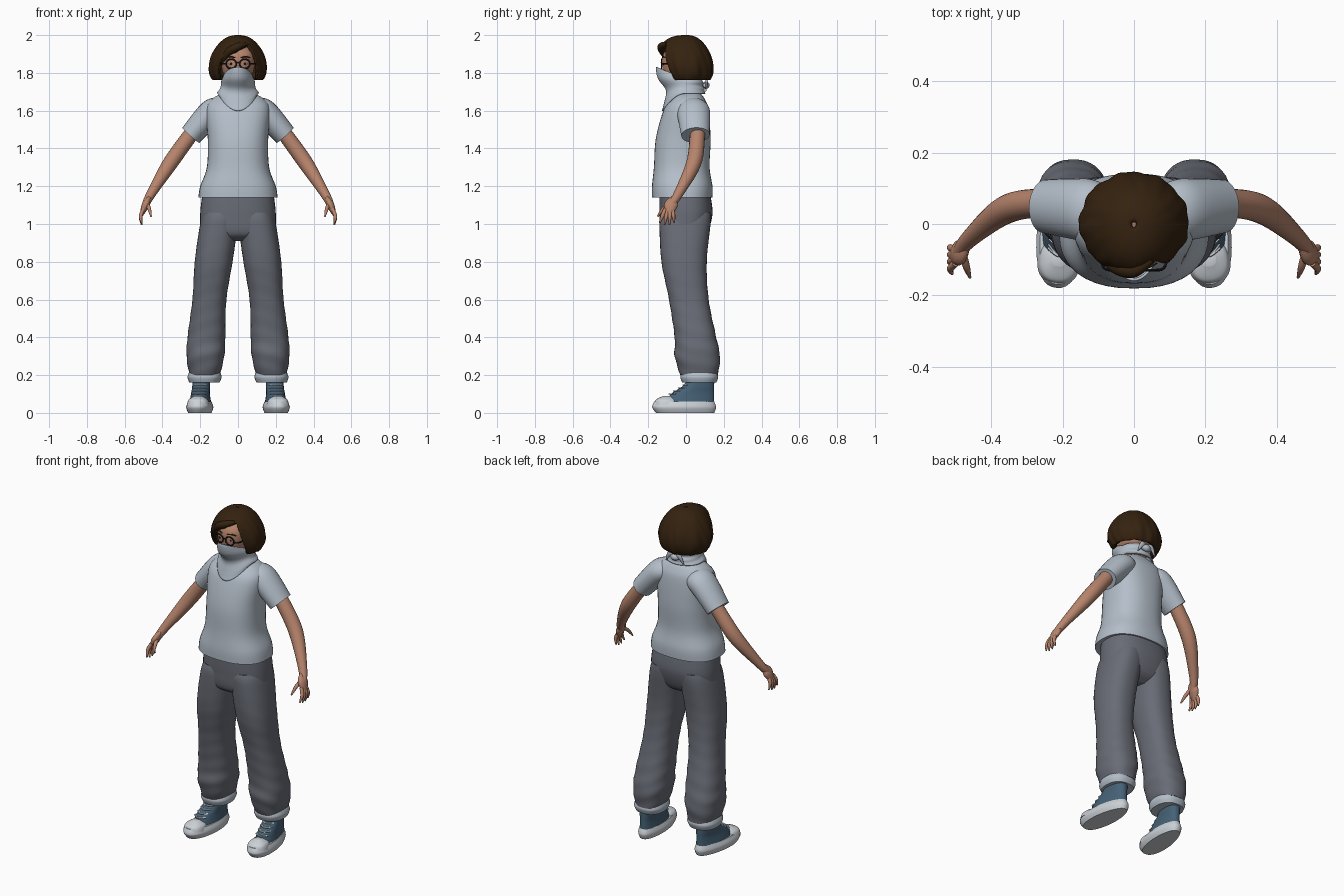
import bpy, bmesh, math
from math import sin, cos, pi
from mathutils import Vector, Matrix

cube = bpy.data.objects.get("Cube")
if cube:
    bpy.data.objects.remove(cube)


def material(name, *rgb):
    made = bpy.data.materials.new(name)
    made.use_nodes = True
    made.diffuse_color = (*rgb, 1)
    made.node_tree.nodes["Principled BSDF"].inputs["Base Color"].default_value = (*rgb, 1)
    return made


SHIRT = material("pale_grey_cloth", .46, .52, .59)
DENIM = material("dark_grey_cloth", .14, .15, .18)
SKIN = material("skin", .47, .23, .15)
HAIR = material("dark_brown_hair", .035, .016, .005)
CANVAS = material("blue_canvas", .06, .12, .18)
RUBBER = material("white_rubber", .6, .64, .68)
BLACK = material("black_frame", .01, .01, .01)


def sample(keys, u):
    """Smooth interpolation through key tuples, u in 0..1."""
    last = len(keys) - 1
    place = min(max(u, 0), 1) * last
    first = min(int(place), last - 1)
    t = place - first
    corners = [keys[min(max(first + k, 0), last)] for k in (-1, 0, 1, 2)]
    return [q + t * (r - p + t * (2 * p - 5 * q + 4 * r - s + t * (3 * (q - r) + s - p))) / 2
            for p, q, r, s in zip(*corners)]


def skin_rings(name, rings, mat, mirror=False, caps=True, thick=0):
    """Join rings of points into one surface."""
    bm = bmesh.new()
    loops = [[bm.verts.new(point) for point in ring] for ring in rings]
    for low, high in zip(loops, loops[1:]):
        for j in range(len(low)):
            bm.faces.new((low[j - 1], low[j], high[j], high[j - 1]))
    if caps:
        bm.faces.new(loops[0])
        bm.faces.new(loops[-1])
    bmesh.ops.recalc_face_normals(bm, faces=bm.faces)
    mesh = bpy.data.meshes.new(name)
    bm.to_mesh(mesh)
    bm.free()
    ob = bpy.data.objects.new(name, mesh)
    bpy.context.collection.objects.link(ob)
    mesh.materials.append(mat)
    if thick:
        ob.modifiers.new("Thickness", 'SOLIDIFY').thickness = thick
    if mirror:
        ob.modifiers.new("Mirror", 'MIRROR')
    return ob


def turn(sides):
    return [2 * pi * j / sides for j in range(sides)]


def loft(name, keys, mat, steps=32, power=2.4, ripple=0, centre=lambda z: 0, **options):
    """Stack of rounded outlines; each key is height, half width, front y, back y."""
    def rounded(value):
        return math.copysign(abs(value) ** (2 / power), value)

    rings = []
    for i in range(steps + 1):
        z, half, front, back = sample(keys, i / steps)
        ring = []
        for a in turn(40):
            wave = 1 + ripple * sin(70 * z + 3 * sin(a + 1)) * max(0, 1 - z)
            ring.append((centre(z) + rounded(cos(a)) * wave * half,
                         (front + back) / 2 + rounded(sin(a)) * wave * (back - front) / 2, z))
        rings.append(ring)
    return skin_rings(name, rings, mat, **options)


def tube(name, keys, mat, steps=16, sides=14, flat=1, **options):
    """Tube along a path; each key is x, y, z, radius; flat widens it along y."""
    rings = []
    for i in range(steps + 1):
        u = i / steps
        *spot, radius = sample(keys, u)
        ahead, behind = (Vector(sample(keys, u + step)[:3]) for step in (.02, -.02))
        way = (ahead - behind).normalized()
        up = Vector((0, 1, 0)) if abs(way.y) < .93 else Vector((0, 0, 1))
        wide = (up - way * way.dot(up)).normalized()
        thin = way.cross(wide)
        rings.append([Vector(spot) + radius * (wide * flat * cos(a) + thin * sin(a)) for a in turn(sides)])
    return skin_rings(name, rings, mat, **options)


def wrap(name, point, mat, thick):
    """Open shell around the head; point(angle from front, u)."""
    rings = [[point(a - pi, i / 30) for a in turn(120)] for i in range(31)]
    return skin_rings(name, rings, mat, caps=False, thick=thick)


def oval(phi, half, front, back, z):
    return (half * sin(phi), -cos(phi) * (front if cos(phi) > 0 else back), z)


# Shirt and sleeves
loft("shirt", [(1.14, .21, -.18, .14), (1.2, .2, -.18, .14), (1.3, .165, -.17, .125), (1.45, .16, -.16, .13),
               (1.6, .17, -.12, .12), (1.66, .14, -.08, .1), (1.7, .07, -.04, .07)], SHIRT, steps=50)
tube("sleeves", [(.09, .03, 1.6, .06), (.14, .04, 1.59, .07), (.25, .05, 1.47, .06)],
     SHIRT, steps=20, sides=28, flat=1.25, mirror=True)

# Arms and hands, with evenly fanned fingers
tube("arms", [(.2, .06, 1.54, .04), (.26, .06, 1.46, .04), (.36, .04, 1.32, .04), (.46, -.04, 1.16, .025),
              (.49, -.08, 1.1, .02)], SKIN, steps=28, sides=20, mirror=True)
tube("palms", [(.47, -.06, 1.14, .01), (.49, -.08, 1.1, .02), (.51, -.09, 1.05, .01)], SKIN, flat=1.8, mirror=True)
for i, finger in enumerate(("index", "middle", "ring", "little")):
    base = Vector((.5, -.11 + .013 * i, 1.08))
    tip = Vector((.51, -.14 + .026 * i, .99 + .01 * abs(i - 1.5)))
    knuckle = (base + tip) / 2 + Vector((.01, 0, 0))
    tube(finger + "_fingers", [(*base, .01), (*knuckle, .01), (*tip, .004)], SKIN, sides=10, mirror=True)
tube("thumbs", [(.48, -.08, 1.11, .01), (.47, -.12, 1.08, .01), (.46, -.15, 1.04, .004)], SKIN, sides=10, mirror=True)


# Trousers with turned-up cuffs; the legs spread towards the floor
def leg_centre(z):
    return .18 - .08 * z * z


loft("trouser_seat", [(1.15, .19, -.14, .13), (1.05, .2, -.14, .14), (.95, .19, -.13, .11), (.91, .12, -.08, .06)], DENIM)
loft("trouser_legs", [(1.06, .09, -.13, .13), (1, .1, -.14, .13), (.8, .1, -.13, .11), (.6, .09, -.09, .12),
                      (.4, .1, -.06, .16), (.3, .1, -.06, .18), (.2, .08, -.03, .17)],
     DENIM, steps=56, ripple=.02, centre=leg_centre, mirror=True)
loft("trouser_cuffs", [(.16, .08, -.02, .16), (.19, .09, -.03, .17), (.22, .08, -.02, .16)],
     SHIRT, centre=leg_centre, mirror=True)

# Shoes: narrow the heel, then turn the toes outward
FOOT_X = .195


def foot(ob):
    for v in ob.data.vertices:
        v.co.x = FOOT_X + (v.co.x - FOOT_X) * (1 - 1.3 * max(0, v.co.y))
    pivot = Matrix.Translation((FOOT_X, .05, 0))
    ob.data.transform(pivot @ Matrix.Rotation(.1, 4, 'Z') @ pivot.inverted())


for part, mat, keys in (
        ("shoe_soles", RUBBER, [(0, .06, -.16, .15), (.03, .07, -.18, .16), (.06, .06, -.17, .15)]),
        ("toe_caps", RUBBER, [(.04, .06, -.17, -.04), (.07, .05, -.16, -.05), (.09, .02, -.12, -.08)]),
        ("shoe_uppers", CANVAS, [(.04, .06, -.12, .15), (.1, .05, -.08, .15), (.14, .05, -.02, .15), (.18, .05, .01, .15)])):
    foot(loft(part, keys, mat, centre=lambda z: FOOT_X, mirror=True))
for i in range(4):
    for side in (-.035, .035):
        y, z = .025 * i - .08, .1 + .016 * i
        foot(tube("laces", [(FOOT_X - side, y + .02, z, .004), (FOOT_X, y - .01, z, .004),
                            (FOOT_X + side, y + .01, z, .004)], RUBBER, sides=6, mirror=True))

# Head and neck
loft("neck", [(1.64, .06, -.04, .07), (1.8, .05, -.05, .07)], SKIN)
loft("head", [(1.74, .04, -.08, .04), (1.8, .08, -.12, .09), (1.9, .09, -.12, .1), (1.97, .04, -.05, .05)], SKIN)

# Eyes, brows and glasses
EYE_X, EYE_Z = .036, 1.848
for part, width, flat, y, mat in (("eyes", .015, .55, -.118, RUBBER), ("irises", .007, 1, -.122, BLACK)):
    tube(part, [(EYE_X, y + .01, EYE_Z, width), (EYE_X, y, EYE_Z, width * .8), (EYE_X, y - .003, EYE_Z, width * .2)],
         mat, flat=flat, mirror=True)
tube("eyebrows", [(.015, -.124, 1.88, .003), (.04, -.12, 1.886, .004), (.065, -.11, 1.88, .002)],
     HAIR, sides=8, mirror=True)
bpy.ops.mesh.primitive_torus_add(major_radius=.025, minor_radius=.004, major_segments=28, minor_segments=8)
rims = bpy.context.object
rims.name = "glasses_rims"
rims.data.transform(Matrix.Translation((EYE_X, -.13, EYE_Z)) @ Matrix.Rotation(pi / 2, 4, 'X')
                    @ Matrix.Diagonal((1.1, 1, .9, 1)))
rims.data.materials.append(BLACK)
rims.modifiers.new("Mirror", 'MIRROR')
tube("glasses_bridge", [(x, -.13, EYE_Z + .005, .004) for x in (-.01, .01)], BLACK, sides=8)
tube("glasses_temples", [(.06, -.13, EYE_Z, .004), (.09, -.11, EYE_Z, .004), (.095, .02, EYE_Z, .004)],
     BLACK, sides=8, mirror=True)


# Bob of hair: a bulging dome, cut short over the face along a slanted parting
def hair_point(phi, u):
    blend = min(max((abs(phi) - .6) / .28, 0), 1)
    blend *= blend * (3 - 2 * blend)
    fringe = .47 - .13 * max(-1, min(1, phi / .6))
    u *= fringe + (1 - fringe) * blend
    a = .03 + .74 * pi * u
    lock = 1 + u * (.02 * sin(9 * phi + 4 * u) + .014 * sin(17 * phi - 9 * u))
    dome = lock * sin(a) ** .8
    side = .15 * dome * (1 - .2 * cos(a))
    return oval(phi, side, .14 * dome * (1 + .2 * cos(a)), .95 * side, 1.86 + .14 * cos(a))


wrap("hair", hair_point, HAIR, .03)
tube("hair_fringe", [(.05, -.1, 1.955, .01), (0, -.13, 1.94, .02), (-.05, -.12, 1.91, .02), (-.09, -.09, 1.85, .005)], HAIR)

# Face scarf, knotted behind; keys are half width, front, back
SCARF_KEYS = [(.08, .16, .08), (.09, .15, .09), (.09, .11, .09), (.1, .11, .1), (.11, .13, .1)]


def scarf_point(phi, u):
    forward = max(0, cos(phi))
    top, bottom = 1.77 + .06 * forward, 1.69 - .09 * forward ** 2
    fold = 1 + .025 * sin(u * 16 + 2 * cos(phi)) * u
    return oval(phi, *(fold * size for size in sample(SCARF_KEYS, u)), top + (bottom - top) * u)


wrap("face_scarf", scarf_point, SHIRT, .008)
tube("scarf_knot", [(-.03, .1, 1.735, .01), (0, .105, 1.735, .02), (.03, .1, 1.735, .01)], SHIRT)
tube("scarf_tails", [(0, .1, 1.735, .01), (.03, .11, 1.75, .015), (.06, .105, 1.7, .003)], SHIRT, flat=.5, mirror=True)

# Smooth shading with crisp rims
for ob in bpy.context.scene.objects:
    ob.select_set(ob.type == 'MESH')
bpy.context.view_layer.objects.active = rims
bpy.ops.object.shade_smooth_by_angle(angle=math.radians(45))
